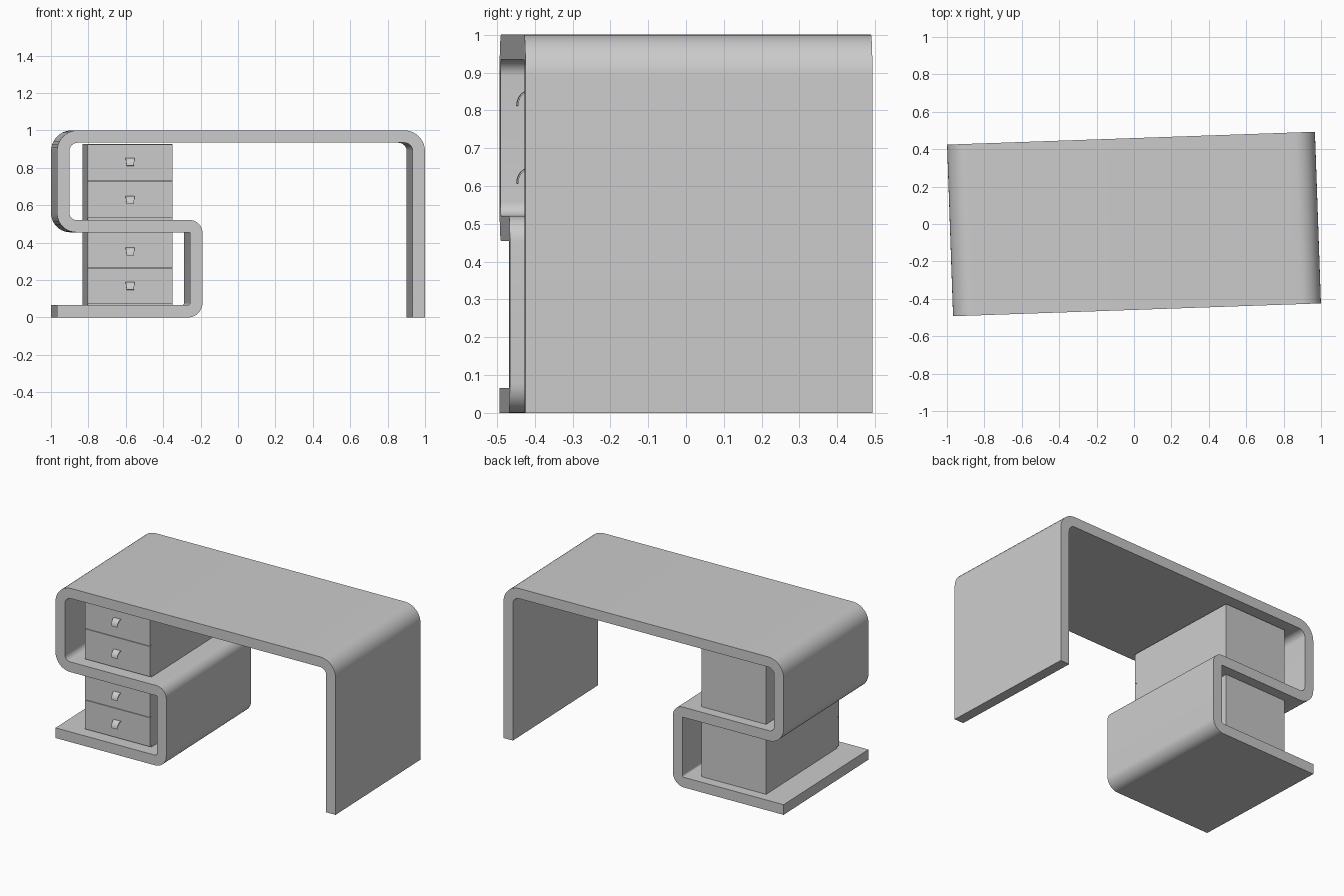
import bpy, bmesh
from math import sin, cos, tan, pi, radians
from mathutils import Vector

if "Cube" in bpy.data.objects:
    bpy.data.objects.remove(bpy.data.objects["Cube"])

TURN = radians(2.0)      # whole desk sits slightly turned about z
T = 0.066                # board thickness
DEPTH = 0.459            # half depth of desk


def finish(name, bm, smooth=False):
    bmesh.ops.recalc_face_normals(bm, faces=bm.faces)
    me = bpy.data.meshes.new(name)
    bm.to_mesh(me)
    bm.free()
    ob = bpy.data.objects.new(name, me)
    bpy.context.collection.objects.link(ob)
    ob.rotation_euler.z = TURN
    if smooth:
        bpy.ops.object.select_all(action='DESELECT')
        ob.select_set(True)
        bpy.context.view_layer.objects.active = ob
        bpy.ops.object.shade_smooth_by_angle(angle=radians(30))
    return ob


def fillet(points, n=10):
    """Centreline with rounded corners from (u, v, radius) points."""
    out = []
    for i, (u, v, r) in enumerate(points):
        p = Vector((u, v))
        if r == 0:
            out.append(p)
            continue
        a = (Vector(points[i - 1][:2]) - p).normalized()
        b = (Vector(points[i + 1][:2]) - p).normalized()
        half = a.angle(b) / 2
        c = p + (a + b).normalized() * (r / sin(half))
        s = p + a * (r / tan(half)) - c
        e = p + b * (r / tan(half)) - c
        sweep = s.angle(e)
        for k in range(n + 1):
            t = k / n
            out.append(c + (s * sin((1 - t) * sweep) + e * sin(t * sweep)) / sin(sweep))
    return out


def ribbon(name, line, thick, half_widths, place):
    """Board of constant thickness following a line, extruded sideways."""
    bm = bmesh.new()
    rings = []
    for i, p in enumerate(line):
        d = (line[min(i + 1, len(line) - 1)] - line[max(i - 1, 0)]).normalized()
        off = Vector((-d.y, d.x)) * thick / 2
        w = half_widths[i]
        ring = [(p + off, -w), (p + off, w), (p - off, w), (p - off, -w)]
        rings.append([bm.verts.new(place(q.x, q.y, s)) for q, s in ring])
    for a, b in zip(rings, rings[1:]):
        for j in range(4):
            k = (j + 1) % 4
            bm.faces.new((a[j], a[k], b[k], b[j]))
    bm.faces.new(rings[0])
    bm.faces.new(rings[-1])
    return finish(name, bm, True)


def box(name, x0, x1, y0, y1, z0, z1):
    bm = bmesh.new()
    bmesh.ops.create_cube(bm, size=1)
    for v in bm.verts:
        v.co = ((x0 + x1) / 2 + v.co.x * (x1 - x0),
                (y0 + y1) / 2 + v.co.y * (y1 - y0),
                (z0 + z1) / 2 + v.co.z * (z1 - z0))
    return finish(name, bm)


# Continuous bent board: right leg, top, left side, shelf, lower side, base
path = fillet([(0.951, 0, 0), (0.951, 0.967, 0.077), (-0.951, 0.967, 0.077),
               (-0.951, 0.488, 0.07), (-0.239, 0.488, 0.036),
               (-0.239, 0.033, 0.045), (-0.984, 0.033, 0)])
ribbon("desk_frame", path, T, [DEPTH] * len(path), lambda u, v, w: (u, w, v))

# Drawer units: cabinet, two drawer fronts and curved pulls each
X0, X1, Y0, Y1 = -0.819, -0.364, -0.394, 0.394
GAP = 0.003
arc = [Vector((0.032 * cos(t * pi / 16), 0.04 * sin(t * pi / 16))) for t in range(9)]
widths = [0.020 + 0.005 * i / 8 for i in range(9)]
units = {"lower": (0.066, 0.265, 0.455, (0.148, 0.332)),
         "upper": (0.521, 0.728, 0.927, (0.606, 0.811))}
for label, (zb, zm, zt, pulls) in units.items():
    box(label + "_cabinet", X0, X1, Y0 + 0.02, Y1, zb, zt)
    for i, (a, b) in enumerate(((zb + 0.008, zm), (zm, zt))):
        box(f"{label}_drawer_front_{i + 1}", X0, X1, Y0, Y0 + 0.02,
            a + GAP / 2, b - GAP / 2)
        ribbon(f"{label}_drawer_pull_{i + 1}", arc, 0.004, widths,
               lambda u, v, w, z=pulls[i]: ((X0 + X1) / 2 + w, Y0 - u, z + v))
